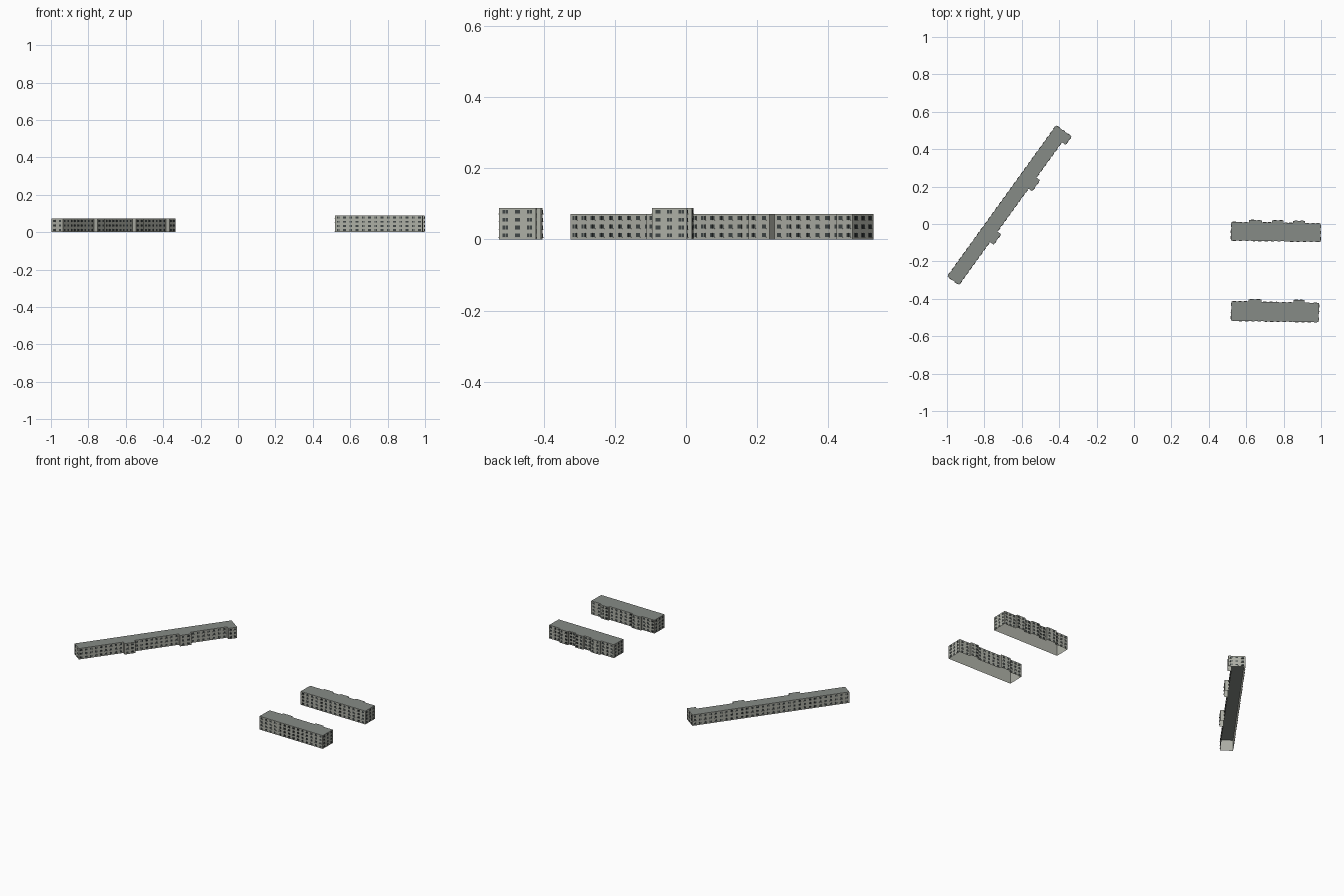
import bpy, bmesh, math
from mathutils import Vector

if "Cube" in bpy.data.objects:
    bpy.data.objects.remove(bpy.data.objects["Cube"])


def material(name, rgb):
    m = bpy.data.materials.new(name)
    m.diffuse_color = (*rgb, 1)
    m.use_nodes = True
    m.node_tree.nodes["Principled BSDF"].inputs["Base Color"].default_value = m.diffuse_color
    return m


WALL = material("wall_stone", (0.42, 0.43, 0.38))
ROOF = material("roof_grey", (0.24, 0.26, 0.24))
PANE = material("window_dark", (0.05, 0.06, 0.06))
TRIM = material("window_trim", (0.36, 0.37, 0.33))


def make_object(name, bm, mats):
    me = bpy.data.meshes.new(name)
    bm.to_mesh(me)
    bm.free()
    for m in mats:
        me.materials.append(m)
    ob = bpy.data.objects.new(name, me)
    bpy.context.collection.objects.link(ob)


def plate(bm, c, t, n, w, h, d, mat):
    """Thin box on a wall: c centre on wall, t along wall, n outwards; no back face."""
    up = Vector((0, 0, 1))
    back, front = [[bm.verts.new(c + t * (sx * w / 2) + up * (sz * h / 2) + n * k)
                    for sx, sz in ((-1, -1), (1, -1), (1, 1), (-1, 1))] for k in (0, d)]
    faces = [front] + [[back[i], back[(i + 1) % 4], front[(i + 1) % 4], front[i]]
                       for i in range(4)]
    for f in faces:
        bm.faces.new(f).material_index = mat


def building(name, start, end, depth, bumps, bump_depth, height, floors, pitch=0.033):
    """Block along start->end; stair bays (u0, u1) stick out on the right-hand side."""
    a, b = Vector((*start, 0)), Vector((*end, 0))
    length = (b - a).length
    u = (b - a).normalized()
    v = Vector((u.y, -u.x, 0))

    # footprint outline with stair bays
    outline = [(0, 0), (length, 0)]
    if not any(u1 >= length for _, u1 in bumps):
        outline.append((length, depth))
    for u0, u1 in sorted(bumps, reverse=True):
        u1 = min(u1, length)
        if u1 < length:
            outline.append((u1, depth))
        outline += [(u1, bump_depth), (u0, bump_depth), (u0, depth)]
    outline.append((0, depth))
    pts = [a + u * p + v * q for p, q in outline]

    # walls and flat roof, open underneath
    shell = bmesh.new()
    low = [shell.verts.new(p) for p in pts]
    top = [shell.verts.new(p + Vector((0, 0, height))) for p in pts]
    n = len(pts)
    for i in range(n):
        j = (i + 1) % n
        shell.faces.new((low[j], low[i], top[i], top[j]))
    shell.faces.new(top[::-1]).material_index = 1
    make_object(name + "_walls", shell, [WALL, ROOF])

    # rows of windows with sills on every wall long enough
    win = bmesh.new()
    storey = height / floors
    for i in range(n):
        p, q = pts[i], pts[(i + 1) % n]
        span = (q - p).length
        if span < 0.03:
            continue
        t = (q - p).normalized()
        out = Vector((-t.y, t.x, 0))
        cols = max(1, round(span / pitch))
        for c in range(cols):
            for f in range(floors):
                pos = p + t * (span * (c + 0.5) / cols) + Vector((0, 0, storey * (f + 0.52)))
                for s in (-1, 1):
                    plate(win, pos + t * (s * 0.0038), -t, out, 0.0065, 0.0105, 0.001, 0)
                plate(win, pos - Vector((0, 0, 0.006)), -t, out, 0.017, 0.0018, 0.0025, 1)
    bmesh.ops.recalc_face_normals(win, faces=win.faces[:])
    make_object(name + "_windows", win, [PANE, TRIM])


# long diagonal block, three storeys
building("long_block", (-0.998, -0.28), (-0.416, 0.527), 0.077,
         [(0.282, 0.351), (0.634, 0.707), (0.94, 1.0)], 0.101, 0.072, 3)
# two short parallel blocks, four storeys
building("middle_block", (0.997, -0.095), (0.519, -0.088), 0.098,
         [(0.084, 0.148), (0.198, 0.26), (0.313, 0.383)], 0.11, 0.088, 4)
building("front_block", (0.987, -0.525), (0.519, -0.517), 0.103,
         [(0.077, 0.137), (0.307, 0.377)], 0.116, 0.088, 4)
